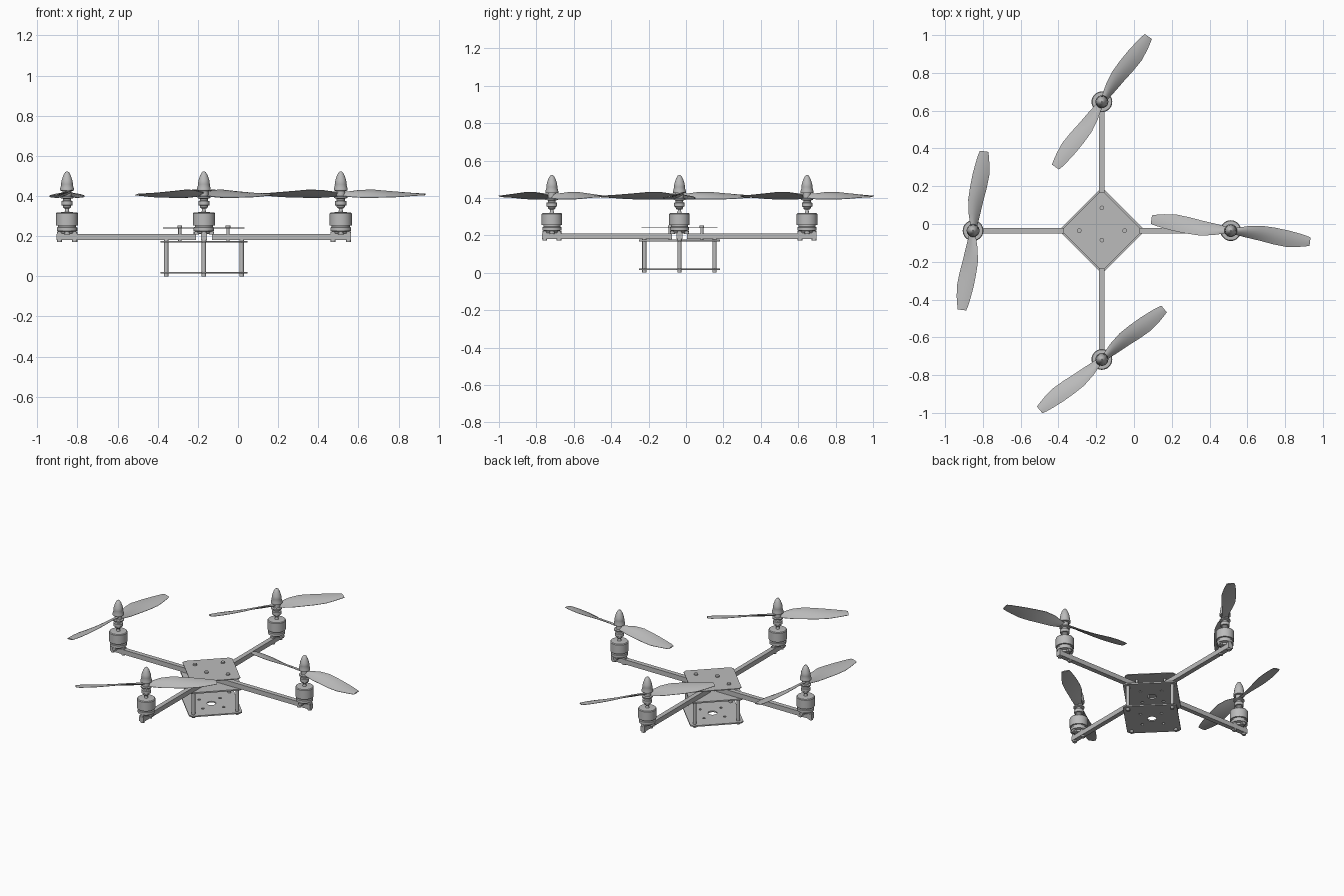
import bpy, bmesh, math
from mathutils import Vector, Matrix

cube = bpy.data.objects.get("Cube")
if cube:
    bpy.data.objects.remove(cube, do_unlink=True)

grey = bpy.data.materials.new("light_grey")
grey.use_nodes = True
grey.diffuse_color = (0.5, 0.5, 0.5, 1)
grey.node_tree.nodes["Principled BSDF"].inputs["Base Color"].default_value = (0.5, 0.5, 0.5, 1)

CENTRE = Vector((-0.17, -0.035, 0))
REACH = 0.682


def finish(name, bm, matrix=Matrix(), smooth=False):
    """Turn a bmesh into a named object placed by a matrix."""
    bmesh.ops.recalc_face_normals(bm, faces=bm.faces)
    mesh = bpy.data.meshes.new(name)
    bm.to_mesh(mesh)
    bm.free()
    mesh.materials.append(grey)
    ob = bpy.data.objects.new(name, mesh)
    bpy.context.collection.objects.link(ob)
    ob.matrix_world = matrix
    if smooth:
        bpy.ops.object.select_all(action="DESELECT")
        ob.select_set(True)
        bpy.context.view_layer.objects.active = ob
        bpy.ops.object.shade_smooth_by_angle(angle=math.radians(35))
    return ob


def add_box(bm, x0, x1, width, z0, z1):
    m = Matrix.Translation(((x0 + x1) / 2, 0, (z0 + z1) / 2)) @ Matrix.Diagonal((x1 - x0, width, z1 - z0, 1))
    bmesh.ops.create_cube(bm, size=1, matrix=m)


def add_rod(bm, x, y, z0, z1, r, sides=16):
    bmesh.ops.create_cone(bm, cap_ends=True, segments=sides, radius1=r, radius2=r, depth=z1 - z0,
                          matrix=Matrix.Translation((x, y, (z0 + z1) / 2)))


def add_lathe(bm, profile, sides=28):
    """Spin (radius, height) points round z; the ends are capped."""
    rings = [[bm.verts.new((r * math.cos(math.tau * i / sides), r * math.sin(math.tau * i / sides), z))
              for i in range(sides)] for r, z in profile]
    for a, b in zip(rings, rings[1:]):
        for i in range(sides):
            j = (i + 1) % sides
            bm.faces.new((a[i], a[j], b[j], b[i]))
    bm.faces.new(rings[0][::-1])
    bm.faces.new(rings[-1])


def plate(name, half, z0, z1, cutter):
    """Diamond plate with clipped corners and drilled holes."""
    bm = bmesh.new()
    c = 0.012
    pts = []
    for k in range(4):
        turn = Matrix.Rotation(k * math.pi / 2, 3, "Z")
        pts += [turn @ Vector((half, s * c, z0)) for s in (-1, 1)]
    face = bm.faces.new([bm.verts.new(p) for p in pts])
    grown = bmesh.ops.extrude_face_region(bm, geom=[face])
    bmesh.ops.translate(bm, vec=(0, 0, z1 - z0), verts=[v for v in grown["geom"] if isinstance(v, bmesh.types.BMVert)])
    ob = finish(name, bm, Matrix.Translation(CENTRE))
    if cutter:
        mod = ob.modifiers.new("holes", "BOOLEAN")
        mod.operation = "DIFFERENCE"
        mod.object = cutter


# Hole cutter for the two lower plates
bm = bmesh.new()
add_rod(bm, 0, 0, -0.05, 0.2, 0.028, 12)
for k in range(4):
    a = k * math.pi / 2
    add_rod(bm, 0.09 * math.cos(a), 0.09 * math.sin(a), -0.05, 0.2, 0.009, 10)
holes = finish("hole_cutter", bm, Matrix.Translation(CENTRE))
holes.hide_render = True
holes.hide_viewport = True

# Body plates
plate("bottom_plate", 0.217, 0.014, 0.022, holes)
plate("middle_plate", 0.217, 0.168, 0.177, holes)
plate("top_plate", 0.203, 0.238, 0.243, None)

# Standoffs between the lower plates
bm = bmesh.new()
for k in range(4):
    a = k * math.pi / 2
    add_rod(bm, 0.188 * math.cos(a), 0.188 * math.sin(a), 0, 0.18, 0.011)
finish("standoffs", bm, Matrix.Translation(CENTRE), True)

# Bolts through the top plate
bm = bmesh.new()
for x, y in ((0.12, 0), (-0.12, 0), (0, 0.12), (0, -0.05)):
    add_rod(bm, x, y, 0.177, 0.243, 0.008)
    add_rod(bm, x, y, 0.243, 0.252, 0.012)
finish("top_bolts", bm, Matrix.Translation(CENTRE), True)


def add_blade(bm, turn):
    """Twisted lens-section blade along x: radius, front edge, back edge, pitch."""
    stations = ((0.0, 0.016, 0.016, 20), (0.04, 0.022, 0.02, 30), (0.09, 0.036, 0.026, 31),
                (0.16, 0.047, 0.033, 26), (0.23, 0.046, 0.042, 20), (0.30, 0.041, 0.047, 15),
                (0.36, 0.033, 0.04, 11), (0.40, 0.026, 0.032, 9), (0.424, 0.019, 0.026, 8))
    n = 7
    rings = []
    for r, front, back, pitch in stations:
        slope = math.tan(math.radians(pitch))
        thick = 0.012 - 0.022 * r
        upper, lower = [], []
        for i in range(n):
            t = i / (n - 1)
            y = -back + t * (front + back)
            bulge = math.sin(math.pi * t)
            mid = 0.408 + slope * y
            upper.append((r, y, mid + thick * bulge + 0.001))
            lower.append((r, y, mid - 0.002 * bulge - 0.001))
        rings.append([bm.verts.new(turn @ Vector(p)) for p in upper + lower[::-1]])
    for a, b in zip(rings, rings[1:]):
        for i in range(2 * n):
            j = (i + 1) % (2 * n)
            bm.faces.new((a[i], a[j], b[j], b[i]))
    bm.faces.new(rings[0][::-1])
    bm.faces.new(rings[-1])


# Four arms, each with a motor and a propeller
PROPS = {"left": (0, -7.5), "back": (90, 55), "right": (180, 82.5), "front": (270, 39.5)}
for side, (arm_angle, prop_angle) in PROPS.items():
    arm_turn = Matrix.Rotation(math.radians(arm_angle), 4, "Z")
    hub = Matrix.Translation(CENTRE + arm_turn @ Vector((REACH, 0, 0)))

    bm = bmesh.new()
    add_box(bm, 0.04, REACH + 0.052, 0.03, 0.18, 0.211)
    finish(side + "_arm", bm, Matrix.Translation(CENTRE) @ arm_turn)

    # Clamp bolts and mounting cross
    bm = bmesh.new()
    for s in (-1, 1):
        add_rod(bm, s * 0.038, 0, 0.171, 0.224, 0.013)
        add_rod(bm, 0, s * 0.038, 0.207, 0.224, 0.013)
    add_box(bm, -0.05, 0.05, 0.026, 0.211, 0.219)
    add_box(bm, -0.013, 0.013, 0.1, 0.211, 0.219)
    finish(side + "_motor_mount", bm, hub @ arm_turn, True)

    # Motor base, waist and bell
    bm = bmesh.new()
    add_lathe(bm, ((0.03, 0.212), (0.034, 0.222), (0.051, 0.226), (0.051, 0.243), (0.045, 0.246),
                   (0.045, 0.254), (0.055, 0.254), (0.055, 0.313), (0.051, 0.318), (0.012, 0.32),
                   (0.009, 0.33), (0.009, 0.35)))
    finish(side + "_motor", bm, hub, True)

    # Propeller collar and spinner
    bm = bmesh.new()
    add_lathe(bm, ((0.014, 0.338), (0.02, 0.345), (0.02, 0.352), (0.028, 0.354), (0.028, 0.374),
                   (0.02, 0.377), (0.02, 0.386), (0.033, 0.39), (0.033, 0.397), (0.022, 0.4),
                   (0.022, 0.425), (0.034, 0.427), (0.034, 0.438), (0.029, 0.455), (0.03, 0.458),
                   (0.027, 0.478), (0.019, 0.502), (0.01, 0.518), (0.003, 0.523)))
    finish(side + "_spinner", bm, hub, True)

    bm = bmesh.new()
    add_blade(bm, Matrix())
    add_blade(bm, Matrix.Rotation(math.pi, 4, "Z"))
    finish(side + "_propeller", bm, hub @ Matrix.Rotation(math.radians(prop_angle), 4, "Z"), True)
